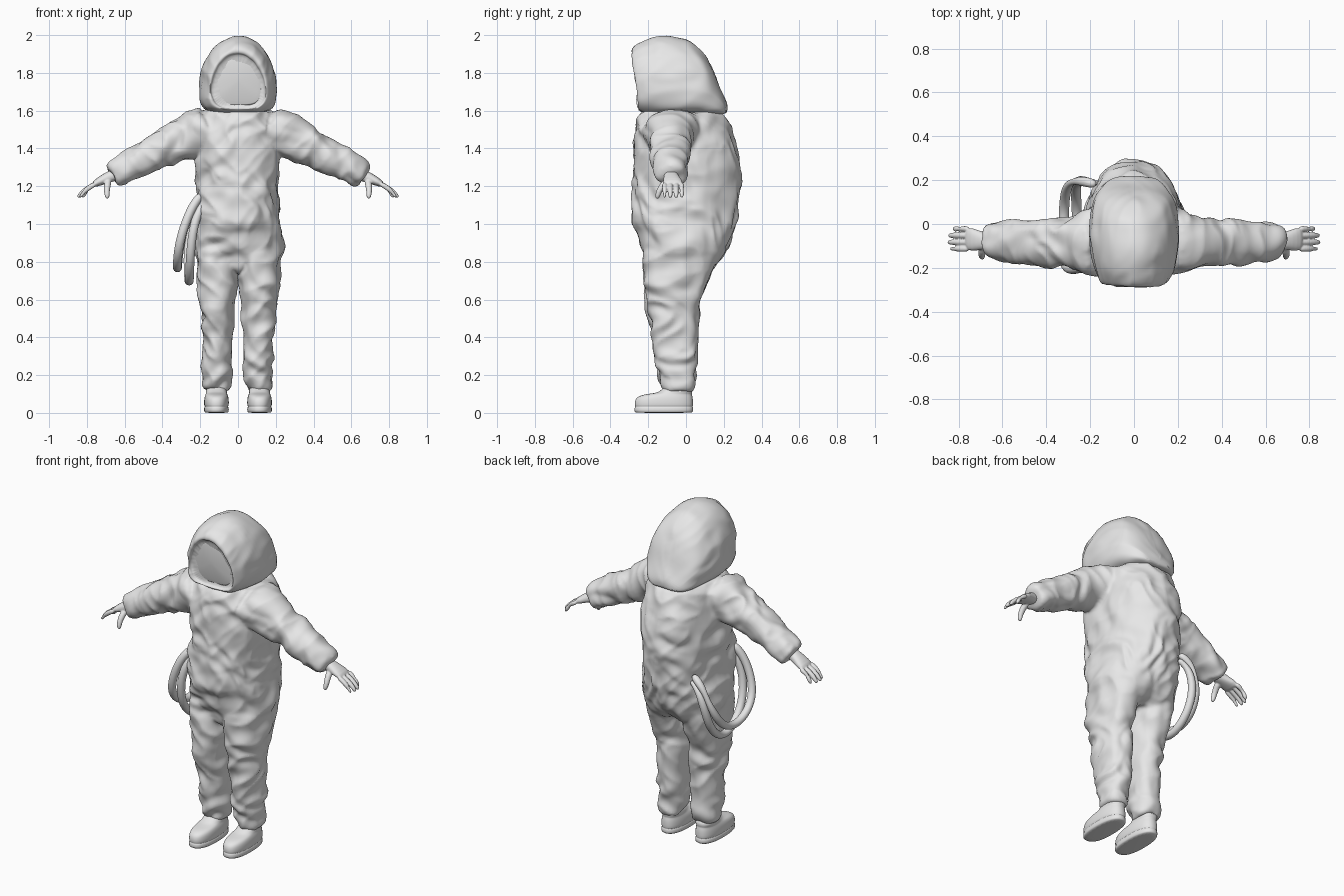
import bpy, bmesh
from math import sin, cos, pi, copysign
from mathutils import Vector, noise

X, Y, Z = Vector((1, 0, 0)), Vector((0, 1, 0)), Vector((0, 0, 1))

if "Cube" in bpy.data.objects:
    bpy.data.objects.remove(bpy.data.objects["Cube"])

fabric = bpy.data.materials.new("light_grey")
fabric.use_nodes = True
fabric.diffuse_color = (0.8, 0.8, 0.8, 1)
fabric.node_tree.nodes["Principled BSDF"].inputs["Base Color"].default_value = (0.8, 0.8, 0.8, 1)


def oval(centre, u, v, ru, rv, power=2.0, n=24):
    """Superellipse ring around a centre, in the plane of u and v."""
    ring = []
    for i in range(n):
        c, s = cos(2 * pi * i / n), sin(2 * pi * i / n)
        a = copysign(abs(c) ** (2 / power), c) * ru
        b = copysign(abs(s) ** (2 / power), s) * rv
        ring.append(Vector(centre) + u * a + v * b)
    return ring


def loft(bm, rings):
    """Skin a list of rings and cap both ends."""
    loops = [[bm.verts.new(p) for p in ring] for ring in rings]
    n = len(loops[0])
    faces = [bm.faces.new(loops[0]), bm.faces.new(loops[-1])]
    for a, b in zip(loops, loops[1:]):
        for i in range(n):
            j = (i + 1) % n
            faces.append(bm.faces.new((a[i], a[j], b[j], b[i])))
    bmesh.ops.recalc_face_normals(bm, faces=faces)


def tube(bm, points, radii, n=10):
    """Round tube through points, with one radius for each."""
    pts = [Vector(p) for p in points]
    rings = []
    for i, p in enumerate(pts):
        d = (pts[min(i + 1, len(pts) - 1)] - pts[max(i - 1, 0)]).normalized()
        side = (Y if abs(d.x) > 0.6 else X)
        u = (side - d * side.dot(d)).normalized()
        rings.append(oval(p, u, d.cross(u), radii[i], radii[i], n=n))
    loft(bm, rings)


def wrinkle(mesh, amount):
    """Push vertices along their normals into soft cloth folds."""
    moves = []
    for v in mesh.vertices:
        p = v.co
        warp = noise.noise(p * 4) * 1.5
        fold = noise.noise(Vector((p.x * 8 + warp, p.y * 8, p.z * 9 + warp + abs(p.x) * 6)))
        ridge = 0.3 - abs(noise.noise(Vector((p.x * 5, p.y * 5 + warp, p.z * 8 - abs(p.x) * 8))))
        moves.append(v.normal * amount * (fold + ridge))
    for v, m in zip(mesh.vertices, moves):
        v.co += m


def finish(name, bm, subdiv=1, voxel=0, smooth=0, folds=0):
    """Turn a bmesh into a smooth shaded object with its modifiers baked."""
    mesh = bpy.data.meshes.new(name)
    bm.to_mesh(mesh)
    bm.free()
    obj = bpy.data.objects.new(name, mesh)
    bpy.context.collection.objects.link(obj)
    obj.modifiers.new("round", "SUBSURF").levels = subdiv
    if voxel:
        mod = obj.modifiers.new("merge", "REMESH")
        mod.mode, mod.voxel_size = "VOXEL", voxel
        mod = obj.modifiers.new("soften", "SMOOTH")
        mod.factor, mod.iterations = 0.5, smooth
    graph = bpy.context.evaluated_depsgraph_get()
    baked = bpy.data.meshes.new_from_object(obj.evaluated_get(graph))
    obj.modifiers.clear()
    obj.data = baked
    if folds:
        wrinkle(baked, folds)
    baked.materials.clear()
    baked.materials.append(fabric)
    baked.shade_smooth()
    return obj


# Suit: torso, legs and sleeves merged into one cloth skin
bm = bmesh.new()
torso = [  # z, centre y, half width, half depth
    (0.74, -0.03, 0.17, 0.14), (0.8, -0.01, 0.235, 0.195), (0.9, -0.008, 0.24, 0.24),
    (0.96, 0, 0.235, 0.252), (1.0, -0.013, 0.228, 0.278), (1.1, -0.003, 0.215, 0.283),
    (1.2, 0.002, 0.218, 0.283), (1.3, 0.005, 0.222, 0.285), (1.4, 0.003, 0.225, 0.278),
    (1.5, -0.015, 0.22, 0.255), (1.58, -0.02, 0.195, 0.228), (1.615, -0.03, 0.175, 0.2)]
rings = [oval((0, y, z), X, Y, w, d, 2.7) for z, y, w, d in torso]
for ring in rings:
    for p in ring:
        p.x *= 1 - 0.7 * max(0, p.y)  # narrower across the pack at the back
loft(bm, rings)

leg = [  # z, centre x, centre y, half width, half depth
    (0.115, 0.113, -0.038, 0.06, 0.075), (0.125, 0.113, -0.038, 0.068, 0.083),
    (0.2, 0.11, -0.045, 0.076, 0.097), (0.4, 0.11, -0.06, 0.081, 0.122),
    (0.6, 0.113, -0.07, 0.094, 0.145), (0.72, 0.117, -0.055, 0.108, 0.175),
    (0.85, 0.117, -0.03, 0.113, 0.205), (0.92, 0.11, -0.02, 0.09, 0.18)]
sleeve = [  # x, centre y, z, half height, half depth
    (0.12, -0.075, 1.51, 0.12, 0.17), (0.2, -0.08, 1.49, 0.122, 0.15),
    (0.27, -0.088, 1.46, 0.115, 0.122), (0.38, -0.085, 1.405, 0.1, 0.105),
    (0.5, -0.08, 1.345, 0.087, 0.094), (0.62, -0.08, 1.28, 0.077, 0.088),
    (0.66, -0.08, 1.258, 0.07, 0.083), (0.668, -0.08, 1.253, 0.06, 0.07)]
for s in (1, -1):
    loft(bm, [oval((s * x, y, z), X, Y, w, d, 2.2) for z, x, y, w, d in leg])
    up = Vector((s * 0.5, 0, 0.866))
    loft(bm, [oval((s * x, y, z), up, Y, h, d, 2.2) for x, y, z, h, d in sleeve])
finish("suit", bm, voxel=0.011, smooth=5, folds=0.02)


def hood_ring(y, top, width, bottom, lean):
    """Egg shaped ring, round above and square below, leaning with height."""
    c = bottom + (top - bottom) * 0.35
    ring = []
    for p in oval((0, 0, 0), X, Z, 1, 1, 2, 40):
        if p.z > 0:
            z = c + p.z * (top - c)
            x = p.x * width
        else:
            z = c - abs(p.z) ** 0.6 * (c - bottom)
            x = copysign(abs(p.x) ** 0.6, p.x) * width
        ring.append(Vector((x, y + lean * (1.85 - z), z)))
    return ring


# Hood, from the back of the neck to the inside of the face rim
hood = [
    (0.215, 1.63, 0.07, 1.59, 0), (0.195, 1.68, 0.12, 1.58, 0), (0.15, 1.82, 0.165, 1.575, 0),
    (0.1, 1.9, 0.187, 1.575, 0), (0.05, 1.95, 0.198, 1.575, 0), (0, 1.978, 0.203, 1.575, 0),
    (-0.1, 2.002, 0.203, 1.575, 0.02), (-0.19, 1.985, 0.19, 1.58, 0.06),
    (-0.25, 1.952, 0.172, 1.588, 0.1), (-0.276, 1.93, 0.158, 1.6, 0.1),
    (-0.28, 1.912, 0.147, 1.606, 0.1), (-0.272, 1.902, 0.14, 1.613, 0.1),
    (-0.25, 1.9, 0.138, 1.615, 0.1)]
bm = bmesh.new()
loft(bm, [hood_ring(*r) for r in hood])
finish("hood", bm, subdiv=2, folds=0.008)

# Visor, a shallow dome inside the rim
bm = bmesh.new()
loft(bm, [hood_ring(-0.25 - 0.016 * (1 - k * k), 1.76 + 0.148 * k, 0.143 * k, 1.76 - 0.15 * k, 0.1)
          for k in (1, 0.85, 0.6, 0.3, 0.05)])
finish("visor", bm)

# Boots and hands
boot = [  # z, centre y, half width, half length
    (0, -0.117, 0.06, 0.15), (0.004, -0.117, 0.066, 0.157), (0.028, -0.117, 0.066, 0.157),
    (0.031, -0.117, 0.062, 0.153), (0.035, -0.117, 0.062, 0.153), (0.038, -0.117, 0.066, 0.156),
    (0.07, -0.117, 0.066, 0.155), (0.09, -0.11, 0.062, 0.145), (0.102, -0.085, 0.056, 0.115),
    (0.107, -0.05, 0.056, 0.085), (0.15, -0.04, 0.056, 0.075)]
palm = [  # x, centre y, z, half thickness, half width
    (0.63, -0.08, 1.27, 0.035, 0.035), (0.69, -0.078, 1.245, 0.03, 0.04),
    (0.735, -0.07, 1.225, 0.023, 0.053), (0.77, -0.068, 1.205, 0.015, 0.052)]
fingers = [(-0.022, 0.825), (-0.052, 0.845), (-0.083, 0.848), (-0.113, 0.838)]  # y, tip x

for s, side in ((1, "left"), (-1, "right")):
    bm = bmesh.new()
    loft(bm, [oval((s * 0.114, y, z), X, Y, w, d, 2.4) for z, y, w, d in boot])
    finish(side + "_boot", bm)

    bm = bmesh.new()
    up = Vector((s * 0.5, 0, 0.866))
    loft(bm, [oval((s * x, y, z), up, Y, h, w, 2.3) for x, y, z, h, w in palm])
    for y, tip in fingers:
        path = [(0.75, y, 1.215), (0.785, y, 1.196), ((tip + 0.79) / 2, y, 1.173),
                (tip - 0.006, y, 1.147), (tip, y, 1.14)]
        tube(bm, [(s * a, b, c) for a, b, c in path], (0.014, 0.015, 0.014, 0.012, 0.006))
    thumb = [(0.685, -0.09, 1.235), (0.692, -0.125, 1.205), (0.695, -0.145, 1.17),
             (0.692, -0.152, 1.142), (0.691, -0.153, 1.134)]
    tube(bm, [(s * a, b, c) for a, b, c in thumb], (0.02, 0.019, 0.016, 0.013, 0.006))
    finish(side + "_hand", bm, voxel=0.004, smooth=3)

# Two hose loops hanging at the right hip
loops = {
    "outer_hose": [(-0.19, -0.17, 1.16), (-0.24, -0.2, 1.1), (-0.29, -0.21, 0.98),
                   (-0.318, -0.19, 0.86), (-0.322, -0.1, 0.775), (-0.32, 0.02, 0.757),
                   (-0.318, 0.12, 0.81), (-0.3, 0.19, 0.93), (-0.25, 0.2, 1.05), (-0.17, 0.18, 1.1)],
    "inner_hose": [(-0.17, -0.17, 1.12), (-0.22, -0.2, 1.05), (-0.245, -0.205, 0.93),
                   (-0.255, -0.17, 0.79), (-0.257, -0.06, 0.695), (-0.26, 0.04, 0.69),
                   (-0.265, 0.14, 0.77), (-0.265, 0.195, 0.9), (-0.23, 0.2, 1.02), (-0.16, 0.18, 1.06)]}
for name, path in loops.items():
    bm = bmesh.new()
    tube(bm, path, [0.024] * len(path), n=12)
    finish(name, bm, subdiv=2)
